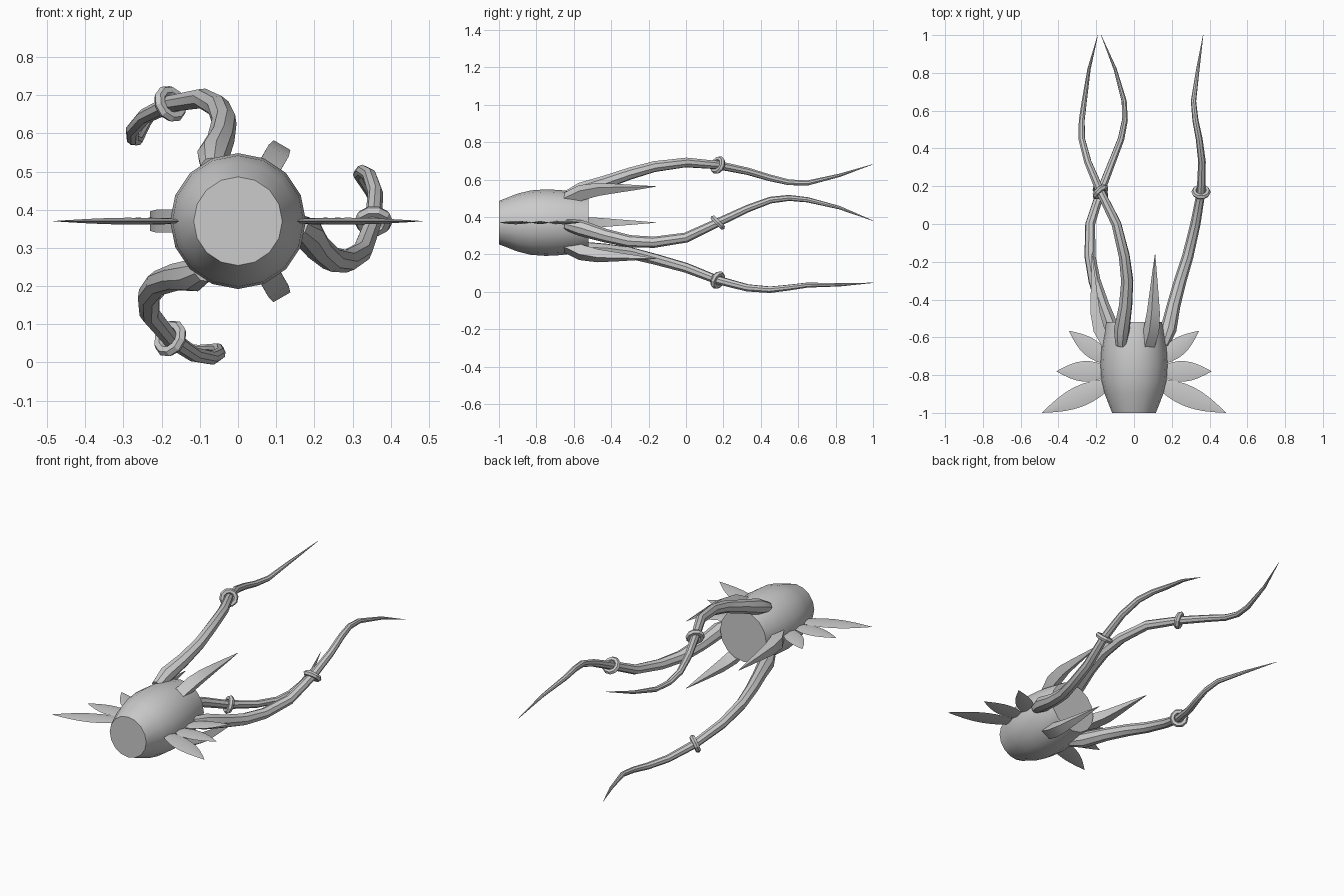
import bpy, bmesh, math
from mathutils import Vector, Matrix

if "Cube" in bpy.data.objects:
    bpy.data.objects.remove(bpy.data.objects["Cube"])

CZ = 0.37  # height of the long axis

grey = bpy.data.materials.new("grey")
grey.diffuse_color = (0.6, 0.6, 0.6, 1)
grey.use_nodes = True
grey.node_tree.nodes["Principled BSDF"].inputs["Base Color"].default_value = grey.diffuse_color


def finish(name, bm, angle=40):
    bmesh.ops.recalc_face_normals(bm, faces=bm.faces)
    me = bpy.data.meshes.new(name)
    bm.to_mesh(me)
    bm.free()
    me.materials.append(grey)
    ob = bpy.data.objects.new(name, me)
    bpy.context.collection.objects.link(ob)
    bpy.ops.object.select_all(action='DESELECT')
    ob.select_set(True)
    bpy.context.view_layer.objects.active = ob
    bpy.ops.object.shade_smooth_by_angle(angle=math.radians(angle))
    return ob


def loft(rings):
    """Skin a list of closed rings and cap both ends."""
    bm = bmesh.new()
    rows = [[bm.verts.new(p) for p in r] for r in rings]
    n = len(rows[0])
    for a, b in zip(rows, rows[1:]):
        for i in range(n):
            bm.faces.new((a[i], a[(i + 1) % n], b[(i + 1) % n], b[i]))
    bm.faces.new(rows[0])
    bm.faces.new(rows[-1])
    return bm


def tube(path, sides, phase=0.0):
    """Tapered tube along (x, y, z, radius) points."""
    pts = [Vector(p[:3]) for p in path]
    rings = []
    for i, p in enumerate(pts):
        t = (pts[min(i + 1, len(pts) - 1)] - pts[max(i - 1, 0)]).normalized()
        u = (Vector((1, 0, 0)) - t * t.x).normalized()
        v = t.cross(u)
        rings.append([p + path[i][3] * (u * math.cos(a) + v * math.sin(a))
                      for a in (phase + math.tau * k / sides for k in range(sides))])
    return loft(rings)


def place(ob, degrees):
    ob.matrix_world = Matrix.Translation((0, 0, CZ)) @ Matrix.Rotation(math.radians(-degrees), 4, 'Y')


# Barrel body along y
profile = [(-1, .116), (-.9, .155), (-.83, .172), (-.75, .178), (-.67, .174), (-.6, .164), (-.52, .147)]
body = finish("body", loft([[(r * math.cos(math.tau * k / 16), y, r * math.sin(math.tau * k / 16))
                             for k in range(16)] for y, r in profile]))
place(body, 0)

# Three trailing tentacles, each with a ring, and three spikes between them
tentacle = [(.155, -.64, -.01, .03), (.182, -.56, -.03, .043), (.21, -.43, -.07, .036),
            (.245, -.3, -.1, .033), (.285, -.17, -.105, .030), (.325, 0, -.08, .027),
            (.355, .17, 0, .023), (.36, .33, .075, .020), (.345, .45, .12, .018),
            (.325, .55, .132, .016), (.315, .65, .122, .014), (.338, .82, .08, .009), (.366, 1, .01, .001)]
spike = [(.14, -.64, 0, .042), (.185, -.56, 0, .043), (.205, -.47, 0, .036),
         (.212, -.36, 0, .024), (.217, -.26, 0, .013), (.223, -.16, 0, .001)]
for i in range(3):
    place(finish(f"tentacle_{i + 1}", tube(tentacle, 8)), 120 * i)
    place(finish(f"spike_{i + 1}", tube(spike, 4, math.pi / 4), 25), 60 + 120 * i)

    major, minor = .036, .015
    tilt = Matrix.Rotation(math.radians(-45), 3, 'X')
    bm = bmesh.new()
    rows = []
    for k in range(10):
        a = math.tau * k / 10
        rows.append([bm.verts.new(Vector((.355, .17, 0)) + tilt @ Vector((
            (major + minor * math.cos(b)) * math.cos(a),
            (major + minor * math.cos(b)) * math.sin(a), minor * math.sin(b))))
            for b in (math.tau * j / 6 for j in range(6))])
    for k in range(10):
        for j in range(6):
            q, r = rows[k], rows[(k + 1) % 10]
            bm.faces.new((q[j], r[j], r[(j + 1) % 6], q[(j + 1) % 6]))
    place(finish(f"ring_{i + 1}", bm, 30), 120 * i)

# Flat leaf-shaped fins, three on each side: base, tip, half width
fins = [((.10, -.83), (.488, -1.0), .056), ((.12, -.78), (.412, -.78), .055), ((.12, -.74), (.345, -.565), .048)]
for n, (b, t, w) in enumerate(fins):
    for side, s in (("right", 1), ("left", -1)):
        base, tip = Vector((*b, 0)), Vector((*t, 0))
        d = (tip - base).normalized()
        across = Vector((-d.y, d.x, 0))
        rings = []
        for k in range(9):
            f = k / 8
            h = max(.001, math.sin(math.pi * min(1, .08 + .92 * f)))
            c = base.lerp(tip, f)
            ring = [c + across * w * h, c + Vector((0, 0, .009 * h)),
                    c - across * w * h, c - Vector((0, 0, .009 * h))]
            rings.append([(s * p.x, p.y, p.z) for p in ring])
        place(finish(f"{side}_fin_{n + 1}", loft(rings)), 0)
